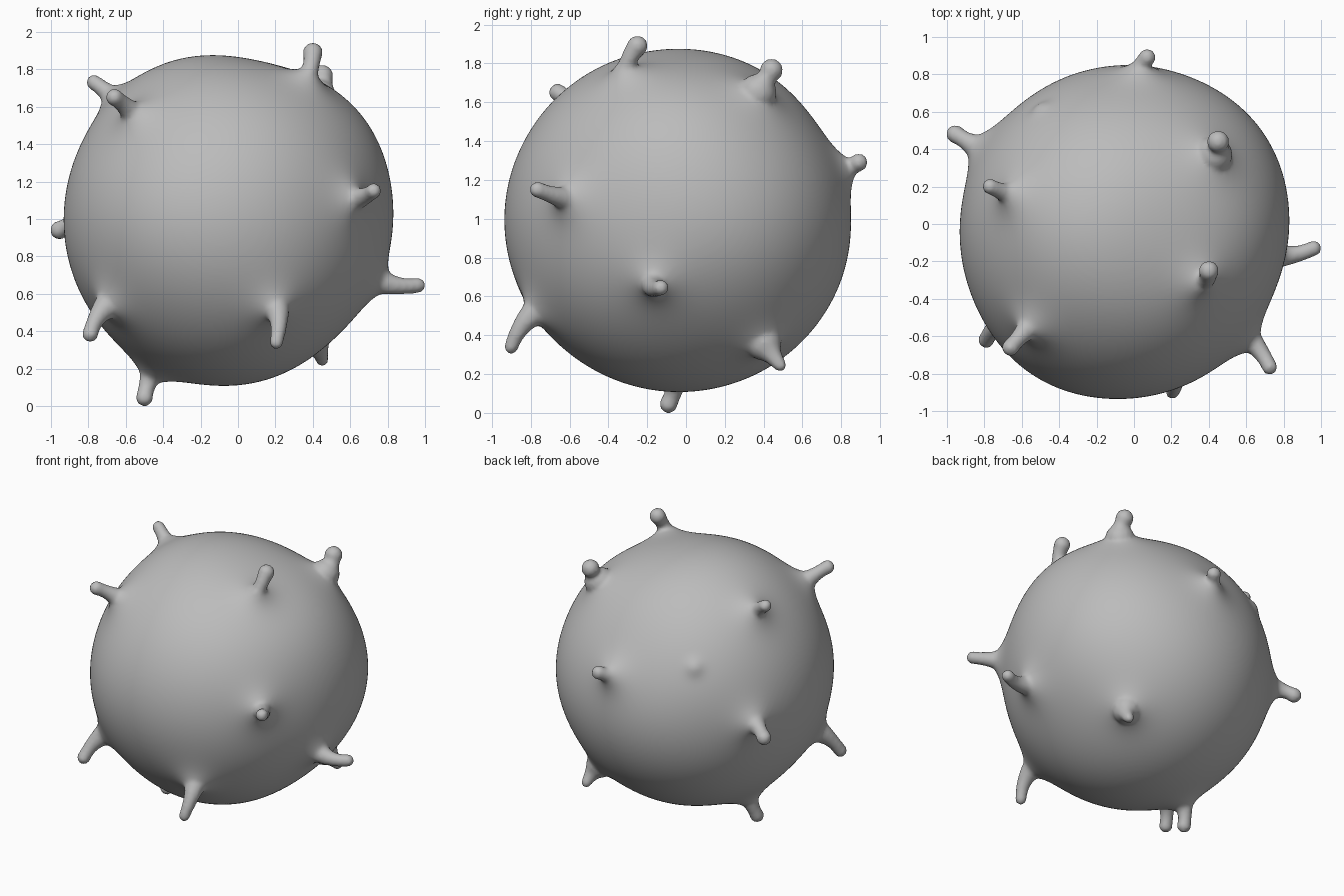
import bpy, bmesh
from math import exp
from mathutils import Vector, Matrix

default = bpy.data.objects.get("Cube")
if default:
    bpy.data.objects.remove(default, do_unlink=True)

CENTRE = Vector((-0.052, -0.035, 0.995))
RADII = Vector((0.88, 0.893, 0.89))

# Each spike: root on the body, tip centre, root radius, tip radius
SPIKES = [
    ((0.35, -0.30, 1.71), (0.40, -0.25, 1.89), 0.06, 0.052),
    ((0.43, 0.37, 1.65), (0.45, 0.44, 1.765), 0.095, 0.058),
    ((-0.64, 0.15, 1.62), (-0.77, 0.20, 1.73), 0.07, 0.04),
    ((-0.55, -0.54, 1.55), (-0.66, -0.66, 1.65), 0.07, 0.045),
    ((0.60, -0.60, 1.10), (0.725, -0.765, 1.15), 0.07, 0.04),
    ((0.75, -0.165, 0.67), (0.96, -0.13, 0.645), 0.07, 0.04),
    ((0.20, -0.76, 0.53), (0.205, -0.90, 0.34), 0.075, 0.035),
    ((-0.68, -0.50, 0.55), (-0.79, -0.62, 0.385), 0.08, 0.042),
    ((-0.45, -0.05, 0.20), (-0.50, -0.09, 0.045), 0.07, 0.045),
    ((0.40, 0.40, 0.36), (0.45, 0.485, 0.245), 0.09, 0.032),
    ((-0.82, 0.40, 0.98), (-0.955, 0.48, 0.94), 0.075, 0.048),
    ((0.03, 0.80, 1.25), (0.07, 0.89, 1.29), 0.07, 0.045),
]

# Broad swells and flats of the uneven body: direction, height
SWELLS = [
    ((0.75, 0, 0.65), 0.03), ((0.6, 0, -0.6), -0.035),
    ((-0.5, -0.8, 0), 0.025), ((-0.6, 0.65, 0), -0.012),
    ((0.75, -0.42, 0), -0.02), ((0, 0.8, 0.45), -0.03),
    ((-0.35, 0, 0.82), 0.02), ((0.25, 0, 0.85), -0.035),
    ((0.82, 0.57, 0), 0.025),
]
swells = [(Vector(d).normalized(), h) for d, h in SWELLS]
roots = [(Vector(s[0]) - CENTRE).normalized() for s in SPIKES]
nub = Vector((-0.5, 0.72, 0.42)).normalized()


def surface(d):
    """Point of the body in direction d, with swells and spike flares."""
    lift = sum(h * exp(8 * (d.dot(s) - 1)) for s, h in swells)
    lift += sum(0.12 * exp(-(d - r).length / 0.085) for r in roots)
    lift += 0.025 * exp(-((d - nub).length / 0.06) ** 2)
    return CENTRE + d * RADII + d * lift


bm = bmesh.new()

# Body
bmesh.ops.create_icosphere(bm, subdivisions=6, radius=1)
for v in bm.verts:
    v.co = surface(v.co.normalized())

# Spikes: overlapping balls along a bent stem, later fused into one skin
STEPS = 14
NECK = 0.038
for (root, tip, wide, width), out in zip(SPIKES, roots):
    root, tip = Vector(root), Vector(tip)
    bend = root + out * (tip - root).length * 0.5
    for i in range(STEPS + 1):
        t = i / STEPS
        p = root * (1 - t) ** 2 + bend * 2 * t * (1 - t) + tip * t * t
        r = NECK + (wide - NECK) * (1 - t) ** 2 + (width - NECK) * t ** 4
        bmesh.ops.create_icosphere(bm, subdivisions=3, radius=r + 0.002,
                                   matrix=Matrix.Translation(p))

mesh = bpy.data.meshes.new("spiked_ball")
bm.to_mesh(mesh)
bm.free()
ball = bpy.data.objects.new("spiked_ball", mesh)
bpy.context.collection.objects.link(ball)

# Fuse and soften
fuse = ball.modifiers.new("fuse", 'REMESH')
fuse.mode = 'VOXEL'
fuse.voxel_size = 0.014
fuse.use_smooth_shade = True
soften = ball.modifiers.new("soften", 'SMOOTH')
soften.factor = 0.5
soften.iterations = 5
mesh.shade_smooth()

# Plain grey
grey = bpy.data.materials.new("plain_grey")
grey.use_nodes = True
colour = (0.5, 0.5, 0.5, 1)
grey.diffuse_color = colour
grey.node_tree.nodes["Principled BSDF"].inputs["Base Color"].default_value = colour
mesh.materials.append(grey)
